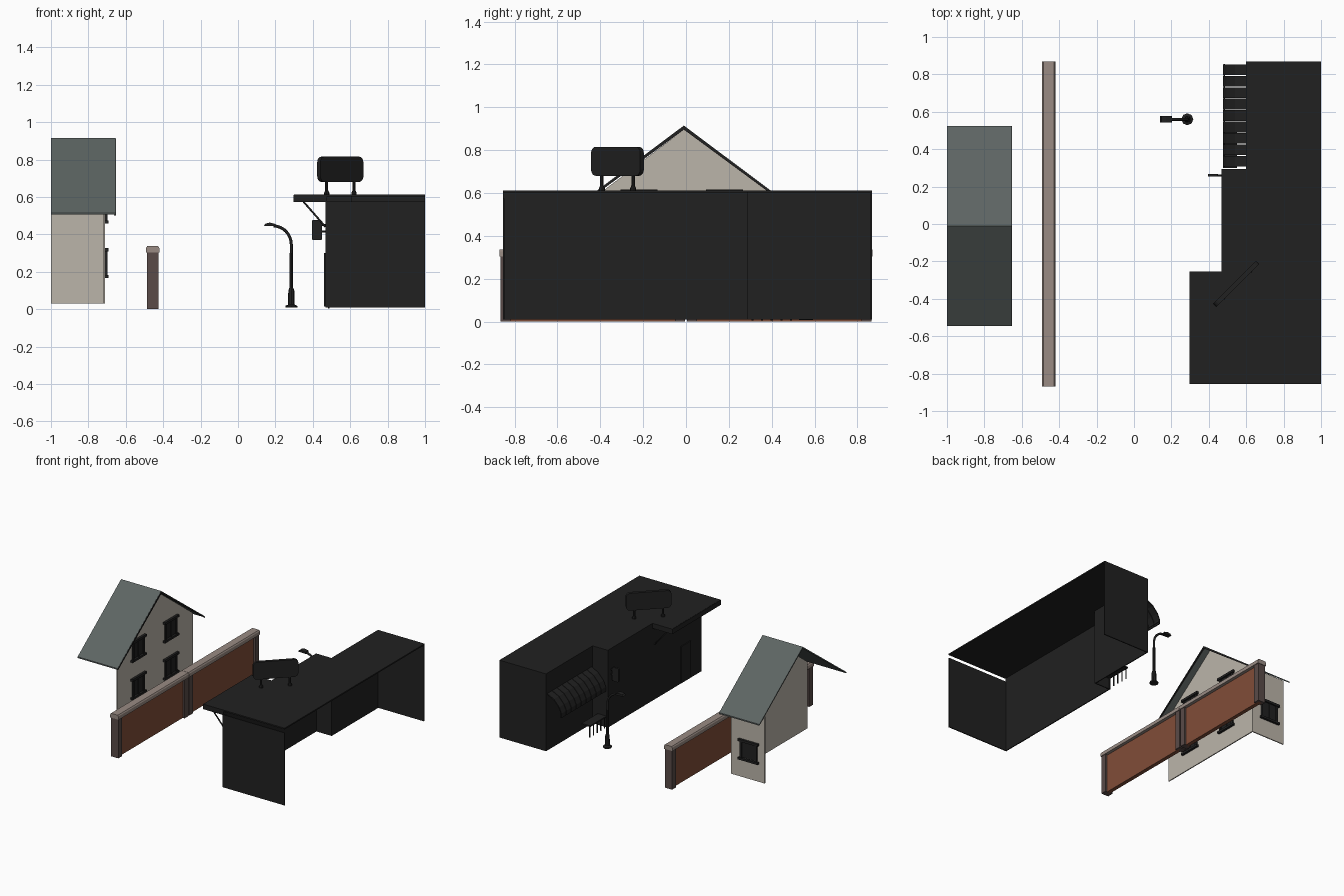
import bpy, bmesh, math
from mathutils import Vector, Matrix

if "Cube" in bpy.data.objects:
    bpy.data.objects.remove(bpy.data.objects["Cube"])

def mat(name, c):
    m = bpy.data.materials.new(name)
    m.diffuse_color = (*c, 1)
    m.use_nodes = True
    m.node_tree.nodes["Principled BSDF"].inputs["Base Color"].default_value = m.diffuse_color
    return m

DARK = mat("dark", (0.015, 0.015, 0.015))
WALL = mat("plaster", (0.50, 0.46, 0.40))
ROOF = mat("slate", (0.11, 0.13, 0.125))
BRICK = mat("brick", (0.22, 0.075, 0.04))
PIER = mat("pier", (0.10, 0.07, 0.065))
CAP = mat("coping", (0.32, 0.26, 0.23))

def finish(name, bm, m):
    bmesh.ops.recalc_face_normals(bm, faces=bm.faces)
    me = bpy.data.meshes.new(name)
    bm.to_mesh(me)
    bm.free()
    ob = bpy.data.objects.new(name, me)
    bpy.context.collection.objects.link(ob)
    me.materials.append(m)
    return ob

def box(name, x, y, z, m=DARK):
    bm = bmesh.new()
    bmesh.ops.create_cube(bm, size=1)
    for v in bm.verts:
        for i, r in enumerate((x, y, z)):
            v.co[i] = r[0] if v.co[i] < 0 else r[1]
    return finish(name, bm, m)

def prism(name, pts, axis, a, b, m=DARK):
    """Extrude a 2D outline along x, y or z between a and b."""
    def put(p, t):
        return {'x': (t, p[0], p[1]), 'y': (p[0], t, p[1]), 'z': (p[0], p[1], t)}[axis]
    bm = bmesh.new()
    f = bm.faces.new([bm.verts.new(put(p, a)) for p in pts])
    r = bmesh.ops.extrude_face_region(bm, geom=[f])
    d = Vector(put((0, 0), b - a))
    for v in r['geom']:
        if isinstance(v, bmesh.types.BMVert):
            v.co += d
    return finish(name, bm, m)

def rounded(w, h, r, n=4):
    """Rounded rectangle outline about the origin."""
    out = []
    for k, (sx, sy) in enumerate(((1, 1), (-1, 1), (-1, -1), (1, -1))):
        for i in range(n + 1):
            t = math.pi / 2 * (k + i / n)
            out.append((sx * (w / 2 - r) + r * math.cos(t), sy * (h / 2 - r) + r * math.sin(t)))
    return out

def tube(name, pts, r, m=DARK):
    cu = bpy.data.curves.new(name, 'CURVE')
    cu.dimensions = '3D'
    cu.bevel_depth = r
    cu.bevel_resolution = 2
    cu.use_fill_caps = True
    s = cu.splines.new('POLY')
    s.points.add(len(pts) - 1)
    for p, c in zip(s.points, pts):
        p.co = (*c, 1)
    ob = bpy.data.objects.new(name, cu)
    bpy.context.collection.objects.link(ob)
    cu.materials.append(m)
    return ob

def lathe(name, prof, x, y, n=8):
    bm = bmesh.new()
    rings = [[bm.verts.new((x + r * math.cos(2 * math.pi * i / n), y + r * math.sin(2 * math.pi * i / n), z))
              for i in range(n)] for r, z in prof]
    for a, b in zip(rings, rings[1:]):
        for i in range(n):
            bm.faces.new((a[i], a[(i + 1) % n], b[(i + 1) % n], b[i]))
    bm.faces.new(rings[0])
    bm.faces.new(rings[-1])
    return finish(name, bm, DARK)

# House shell: gable wall, one side wall, open at the back
prism("house_gable_wall", [(-0.467, 0.03), (0.46, 0.03), (0.46, 0.55), (-0.005, 0.9), (-0.467, 0.55)],
      'x', -0.718, -0.71, WALL)
box("house_side_wall", (-1, -0.712), (0.452, 0.46), (0.03, 0.55), WALL)

# Roof slopes with dark verge boards under the gable overhang
for s, e in (("front", -0.545), ("rear", 0.525)):
    prism("house_roof_" + s, [(-0.01, 0.915), (e, 0.515), (e, 0.505), (-0.01, 0.903)], 'x', -1, -0.655, ROOF)
    prism("verge_board_" + s, [(-0.01, 0.913), (e, 0.512), (e, 0.502), (-0.01, 0.896)], 'x', -0.662, -0.652)

# Windows: pane, jambs, lintel and sill, built on the gable then turned for the side wall
def window(name, base, z, turn):
    parts = [((0, 0.006), (-0.06, 0.06), (-0.06, 0.065)),
             ((0, 0.012), (-0.073, -0.055), (-0.065, 0.07)),
             ((0, 0.012), (0.055, 0.073), (-0.065, 0.07)),
             ((0, 0.010), (-0.006, 0.006), (-0.065, 0.07)),
             ((0, 0.018), (-0.086, 0.086), (0.062, 0.08)),
             ((0, 0.018), (-0.086, 0.086), (-0.08, -0.064))]
    M = Matrix.Translation((*base, z)) @ Matrix.Rotation(turn, 4, 'Z')
    for i, p in enumerate(parts):
        box(f"{name}_part_{i}", *p).matrix_world = M

for wy in (-0.22, 0.18):
    for wz in (0.247, 0.537):
        window("gable_window", (-0.71, wy), wz, 0)
window("side_window", (-0.865, 0.46), 0.247, math.pi / 2)

# Brick boundary wall: two identical bays with piers, inset panel and coping
for a, b in ((-0.87, -0.001), (0.001, 0.87)):
    box("fence_panel", (-0.470, -0.440), (a + 0.02, b - 0.02), (0, 0.30), BRICK)
    for p in ((a + 0.004, a + 0.05), (b - 0.05, b - 0.004)):
        box("fence_pier", (-0.487, -0.425), p, (0, 0.305), PIER)
    prism("fence_coping", [(-0.493, 0.303), (-0.419, 0.303), (-0.421, 0.328), (-0.427, 0.337),
                           (-0.485, 0.337), (-0.491, 0.328)], 'y', a, b, CAP)

# Shop building shell, open at the back
T = 0.008
box("shop_end_wall", (0.467, 1), (-0.855, -0.847), (0.01, 0.575))
box("shop_front_wall_main", (0.467, 0.475), (-0.855, 0.295), (0.01, 0.605))
box("shop_step_wall", (0.467, 0.60), (0.287, 0.295), (0.01, 0.605))
box("shop_front_wall_recessed", (0.598, 0.606), (0.287, 0.868), (0.01, 0.605))
box("shop_far_wall", (0.598, 1), (0.86, 0.868), (0.01, 0.605))
prism("shop_roof", [(0.30, -0.855), (1, -0.855), (1, 0.868), (0.598, 0.868), (0.598, 0.295),
                    (0.467, 0.295), (0.467, -0.255), (0.30, -0.255)], 'z', 0.602, 0.612)
box("canopy", (0.297, 0.468), (-0.855, -0.255), (0.573, 0.611))
for y in (-0.28, -0.82):
    tube("canopy_brace", [(0.35, y, 0.575), (0.468, y, 0.44)], 0.005)
box("shop_door", (0.460, 0.468), (-0.72, -0.60), (0.015, 0.30))

# Hanging sign beside the step
sign = prism("hanging_sign", [(x + 0.422, z + 0.423) for x, z in rounded(0.055, 0.108, 0.01)], 'y', 0.253, 0.267)
for z in (0.45, 0.415):
    tube("sign_bracket", [(0.44, 0.26, z), (0.47, 0.26, z)], 0.005)

# Striped awning: a row of curved slats with a hanging hem
n = 9
w = 0.55 / n
for i in range(n):
    y = 0.305 + i * w
    prism("awning_slat", [(0.60, 0.455), (0.54, 0.425), (0.495, 0.375), (0.475, 0.33), (0.475, 0.295),
                          (0.482, 0.295), (0.482, 0.33), (0.502, 0.37), (0.545, 0.417), (0.60, 0.445)],
          'y', y + 0.002, y + w - 0.002)
box("awning_rail", (0.478, 0.486), (0.305, 0.855), (0.31, 0.32))

# Bench under the awning
box("bench_seat", (0.475, 0.55), (0.30, 0.50), (0.09, 0.10))
for y in (0.31, 0.355, 0.40, 0.445, 0.49):
    tube("bench_leg", [(0.485, y, 0.005), (0.485, y, 0.095)], 0.005)

# Rooftop billboard set at 45 degrees
M = Matrix.Translation((0.547, -0.32, 0)) @ Matrix.Rotation(math.radians(45), 4, 'Z')
board = prism("billboard", [(x, z + 0.748) for x, z in rounded(0.325, 0.135, 0.03)], 'y', -0.012, 0.012)
board.matrix_world = M
for s in (-1, 1):
    p = M @ Vector((s * 0.103, 0, 0))
    lathe("billboard_leg", [(0.014, 0.61), (0.014, 0.622), (0.008, 0.635), (0.008, 0.69)], p.x, p.y)

# Street lamp: turned post, curved arm and head
lathe("lamp_post", [(0.032, 0.008), (0.032, 0.018), (0.018, 0.024), (0.016, 0.10), (0.010, 0.115), (0.010, 0.30)],
      0.285, 0.56)
arc = [(0.285, 0.56, 0.29)]
for i in range(9):
    t = math.pi / 2 * i / 8
    arc.append((0.19 + 0.095 * math.cos(t), 0.56, 0.345 + 0.10 * math.sin(t)))
tube("lamp_arm", arc, 0.008)
prism("lamp_head", [(0.203, 0.443), (0.20, 0.456), (0.17, 0.463), (0.148, 0.458), (0.138, 0.446)],
      'y', 0.542, 0.578)
